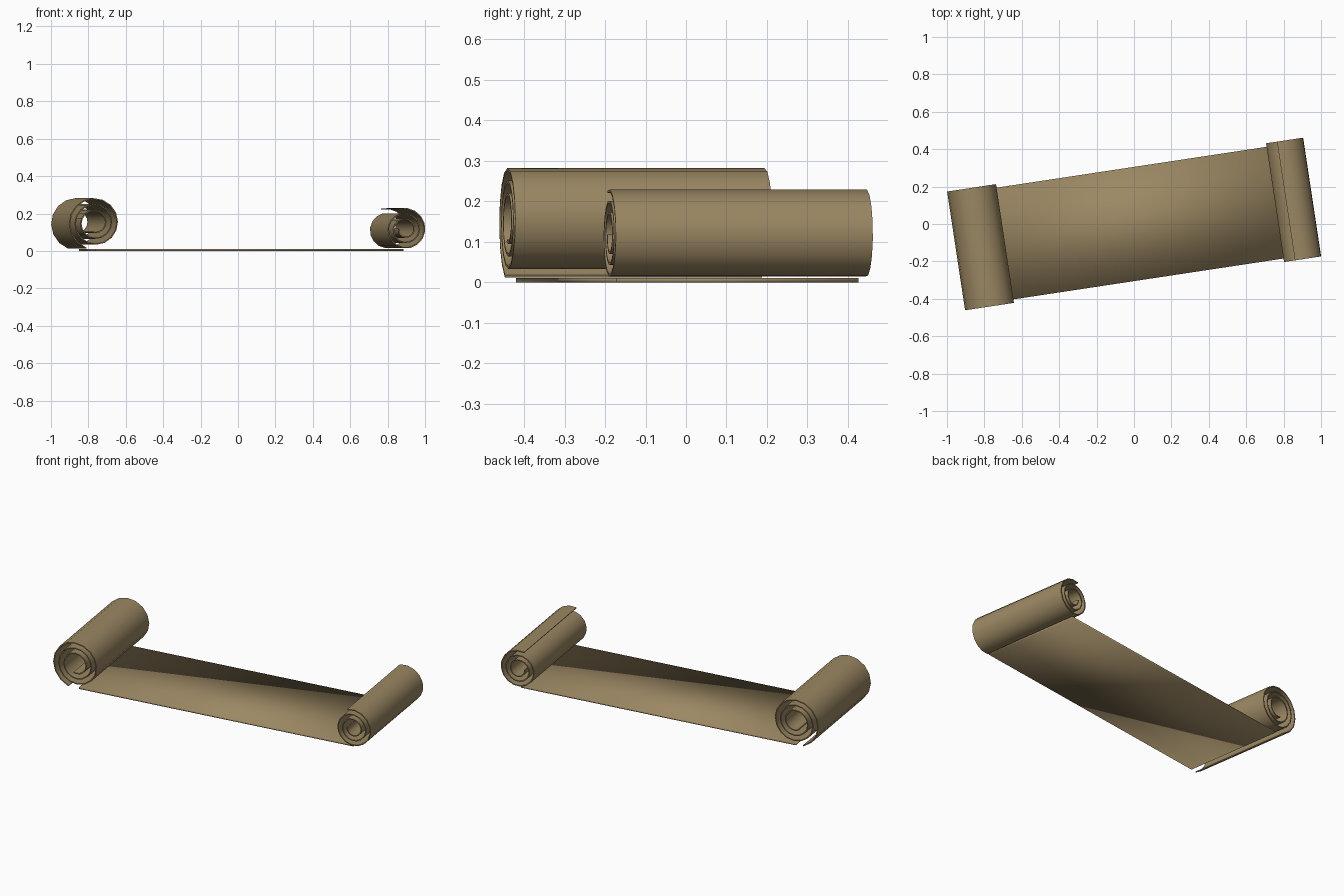
import bpy, bmesh
from math import sin, cos, radians, pi

if "Cube" in bpy.data.objects:
    bpy.data.objects.remove(bpy.data.objects["Cube"])

TILT = radians(8.6)      # whole scroll is turned on the ground
SEGS = 16                # facets per turn
paper = bpy.data.materials.new("parchment")
paper.diffuse_color = (0.33, 0.245, 0.125, 1)
paper.use_nodes = True
paper.node_tree.nodes["Principled BSDF"].inputs["Base Color"].default_value = paper.diffuse_color


def finish(bm, name, angle):
    bmesh.ops.recalc_face_normals(bm, faces=bm.faces)
    me = bpy.data.meshes.new(name)
    bm.to_mesh(me)
    bm.free()
    ob = bpy.data.objects.new(name, me)
    bpy.context.collection.objects.link(ob)
    ob.rotation_euler.z = TILT
    me.materials.append(paper)
    bpy.ops.object.select_all(action='DESELECT')
    ob.select_set(True)
    bpy.context.view_layer.objects.active = ob
    bpy.ops.object.shade_smooth_by_angle(angle=radians(angle))
    return ob


def roll(name, cx, cz, r0, pitch, start, turns, half_len, wall=0.006):
    """Spiral of paper, wound clockwise and inwards from its loose edge."""
    bm = bmesh.new()
    rings = []
    n = round(turns * SEGS)
    for i in range(n + 1):
        t = i / SEGS
        a = radians(start) - 2 * pi * t
        r = r0 - pitch * t
        rings.append([bm.verts.new((cx + q * cos(a), y, cz + q * sin(a)))
                      for q, y in ((r, -half_len), (r, half_len),
                                   (r - wall, half_len), (r - wall, -half_len))])
    for a, b in zip(rings, rings[1:]):
        for k in range(4):
            m = (k + 1) % 4
            bm.faces.new((a[k], a[m], b[m], b[k]))
    bm.faces.new(rings[0])
    bm.faces.new(rings[-1])
    return finish(bm, name, 40)


# flat open sheet
bm = bmesh.new()
bmesh.ops.create_cube(bm, size=1)
for v in bm.verts:
    v.co = (0.0175 + v.co.x * 1.665, v.co.y * 0.604, 0.005 + v.co.z * 0.01)
finish(bm, "open_sheet", 180)

# rolled ends
roll("large_roll", -0.822, 0.150, 0.146, 0.031, 251, 3.0, 0.321)
roll("small_roll", 0.856, 0.115, 0.1165, 0.028, 107, 2.8, 0.321)
